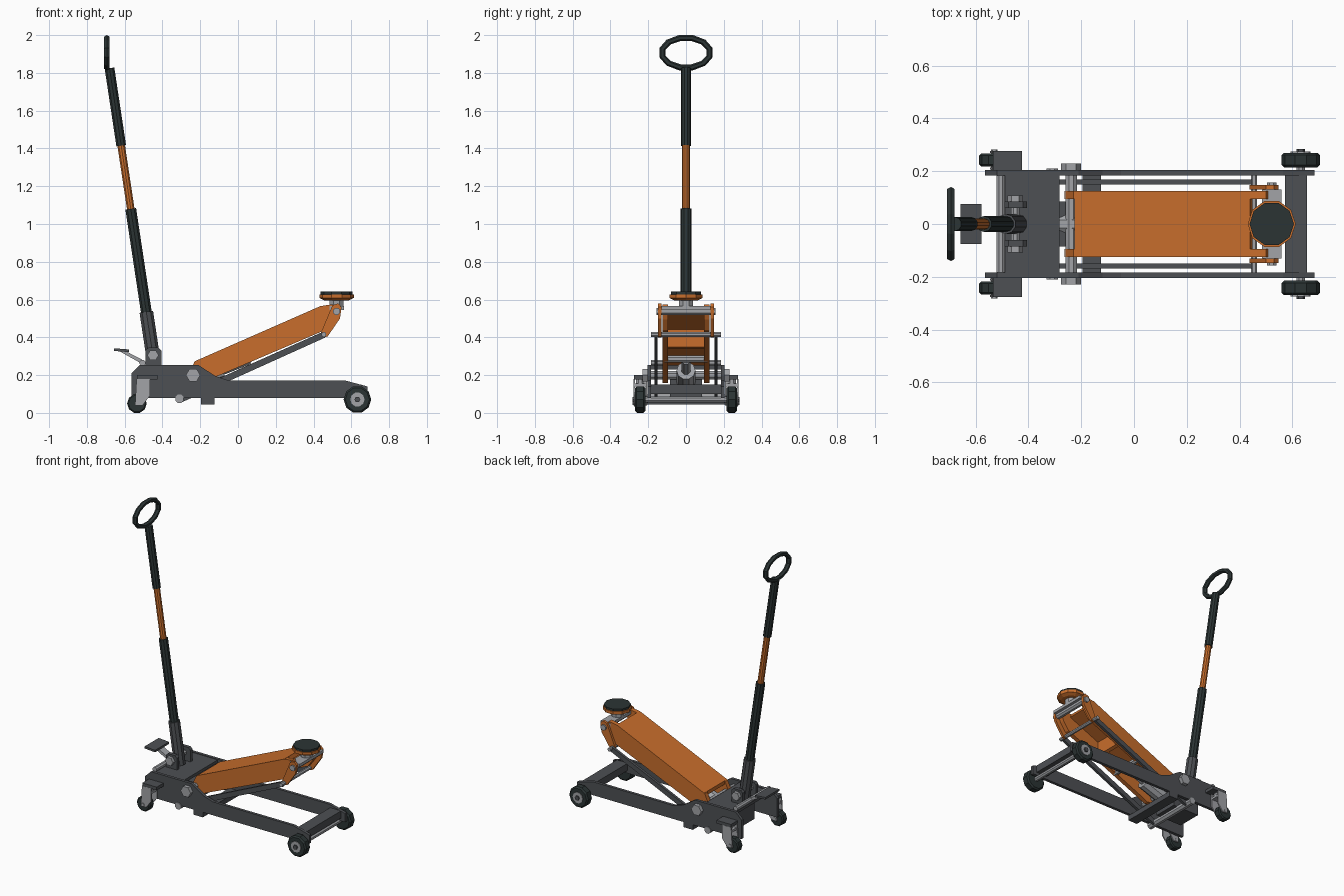
import bpy, bmesh, math
from mathutils import Vector, Matrix

if "Cube" in bpy.data.objects:
    bpy.data.objects.remove(bpy.data.objects["Cube"])


def material(name, rgb):
    m = bpy.data.materials.new(name)
    m.diffuse_color = (*rgb, 1)
    m.use_nodes = True
    m.node_tree.nodes["Principled BSDF"].inputs["Base Color"].default_value = m.diffuse_color
    return m


FRAME = material("frame grey", (0.075, 0.08, 0.088))
ORANGE = material("orange paint", (0.58, 0.155, 0.025))
STEEL = material("light steel", (0.36, 0.37, 0.39))
BLACK = material("black rubber", (0.024, 0.034, 0.034))


def finish(name, bm, mat, mirror=False):
    bmesh.ops.recalc_face_normals(bm, faces=bm.faces)
    me = bpy.data.meshes.new(name)
    bm.to_mesh(me)
    bm.free()
    me.materials.append(mat)
    ob = bpy.data.objects.new(name, me)
    bpy.context.collection.objects.link(ob)
    if mirror:
        mod = ob.modifiers.new("mirror", 'MIRROR')
        mod.use_axis = (False, True, False)
        mod.use_mirror_merge = False
    return ob


def plate(name, pts, y0, y1, mat, mirror=False):
    """Extrude an x-z profile from y0 to y1."""
    bm = bmesh.new()
    f = bm.faces.new([bm.verts.new((x, y0, z)) for x, z in pts])
    r = bmesh.ops.extrude_face_region(bm, geom=[f])
    vs = [v for v in r['geom'] if isinstance(v, bmesh.types.BMVert)]
    bmesh.ops.translate(bm, verts=vs, vec=(0, y1 - y0, 0))
    return finish(name, bm, mat, mirror)


def box(name, x0, x1, y0, y1, z0, z1, mat, mirror=False):
    return plate(name, [(x0, z0), (x1, z0), (x1, z1), (x0, z1)], y0, y1, mat, mirror)


def rod(name, a, b, r, mat, n=8, mirror=False, bevel=0.0, r2=None):
    """Cylinder or cone between two points."""
    a, b = Vector(a), Vector(b)
    d = b - a
    rot = d.to_track_quat('Z', 'Y').to_matrix().to_4x4()
    bm = bmesh.new()
    bmesh.ops.create_cone(bm, cap_ends=True, segments=n, radius1=r,
                          radius2=r if r2 is None else r2, depth=d.length,
                          matrix=Matrix.Translation((a + b) / 2) @ rot @ Matrix.Rotation(math.pi / n, 4, 'Z'))
    if bevel:
        rim = [e for f in bm.faces if len(f.verts) == n and n > 4 for e in f.edges]
        bmesh.ops.bevel(bm, geom=rim, offset=bevel, segments=1, affect='EDGES')
    return finish(name, bm, mat, mirror)


def cross_rod(name, x, z, half, r, mat, n=8):
    return rod(name, (x, -half, z), (x, half, z), r, mat, n)


# Frame: side rails, rear deck, cross members
plate("side_rail", [(-0.565, 0.08), (0.685, 0.08), (0.685, 0.14), (0.565, 0.172), (-0.05, 0.172),
                    (-0.12, 0.195), (-0.21, 0.254), (-0.52, 0.254), (-0.565, 0.21)],
      0.184, 0.204, FRAME, True)
box("rear_deck", -0.51, -0.283, -0.184, 0.184, 0.23, 0.25, FRAME)
box("front_crossmember", 0.572, 0.655, -0.184, 0.184, 0.1, 0.15, FRAME)
box("lower_crossmember", -0.195, -0.125, -0.204, 0.204, 0.045, 0.08, FRAME)

# Front wheels
cross_rod("front_axle", 0.632, 0.072, 0.27, 0.017, STEEL)
rod("front_wheel", (0.632, 0.215, 0.071), (0.632, 0.27, 0.071), 0.073, BLACK, 10, True, 0.009)
rod("front_hub", (0.632, 0.265, 0.071), (0.632, 0.275, 0.071), 0.038, STEEL, 10, True)
rod("front_axle_nut", (0.632, 0.27, 0.071), (0.632, 0.284, 0.071), 0.016, FRAME, 6, True)

# Rear casters
box("caster_bracket", -0.535, -0.425, 0.2, 0.276, 0.178, 0.2, FRAME, True)
rod("caster_swivel", (-0.495, 0.242, 0.14), (-0.495, 0.242, 0.18), 0.025, STEEL, 8, True)
box("caster_fork_top", -0.535, -0.467, 0.208, 0.277, 0.14, 0.155, STEEL, True)
fork = [(-0.537, 0.18), (-0.467, 0.18), (-0.467, 0.09), (-0.505, 0.04), (-0.545, 0.04)]
plate("caster_fork_outer", fork, 0.269, 0.277, STEEL, True)
plate("caster_fork_inner", fork, 0.207, 0.215, STEEL, True)
rod("caster_wheel", (-0.535, 0.218, 0.05), (-0.535, 0.267, 0.05), 0.052, BLACK, 10, True, 0.007)
rod("caster_axle", (-0.53, 0.205, 0.052), (-0.53, 0.282, 0.052), 0.013, STEEL, 6, True)

# Hydraulic unit and ram
box("hydraulic_body", -0.46, -0.26, -0.085, 0.085, 0.08, 0.2, FRAME)
rod("hydraulic_cylinder", (-0.3, 0, 0.15), (-0.08, 0, 0.225), 0.05, STEEL, 10)
rod("hydraulic_ram", (-0.08, 0, 0.225), (0.06, 0, 0.28), 0.025, STEEL, 8)
cross_rod("ram_pin", 0.06, 0.285, 0.115, 0.02, STEEL)

# Lift arm: two side cheeks, top cover, inner ribs
plate("arm_cheek", [(-0.263, 0.2), (-0.23, 0.272), (0.442, 0.566), (0.5, 0.575), (0.525, 0.54), (0.505, 0.495),
                    (0.465, 0.44), (-0.12, 0.19), (-0.19, 0.158), (-0.25, 0.165)],
      0.095, 0.125, ORANGE, True)
plate("arm_cover", [(-0.225, 0.25), (-0.225, 0.275), (0.44, 0.567), (0.45, 0.542)], -0.125, 0.125, ORANGE)
plate("arm_rib", [(0.2, 0.34), (0.22, 0.348), (0.22, 0.46), (0.2, 0.45)], -0.1, 0.1, ORANGE)
cross_rod("arm_pivot_shaft", -0.238, 0.2, 0.204, 0.024, STEEL)
rod("arm_pivot_bolt", (-0.238, 0.2, 0.2), (-0.238, 0.23, 0.2), 0.038, STEEL, 6, True)

# Levelling links below the arm
plate("levelling_link", [(-0.32, 0.055), (-0.3, 0.055), (0.46, 0.398), (0.46, 0.425), (0.44, 0.425), (-0.32, 0.085)],
      0.15, 0.168, FRAME, True)
cross_rod("link_rear_pin", -0.31, 0.075, 0.21, 0.024, STEEL)
cross_rod("link_front_pin", 0.455, 0.415, 0.185, 0.013, STEEL)

# Saddle with bracket
plate("saddle_bracket", [(0.437, 0.42), (0.455, 0.4), (0.475, 0.405), (0.54, 0.5), (0.548, 0.56),
                         (0.53, 0.58), (0.5, 0.57)], 0.13, 0.147, ORANGE, True)
cross_rod("saddle_pin", 0.522, 0.537, 0.157, 0.02, STEEL)
box("saddle_base", 0.485, 0.56, -0.13, 0.13, 0.545, 0.565, STEEL)
rod("saddle_post", (0.522, 0, 0.545), (0.522, 0, 0.61), 0.04, STEEL, 8)
rod("saddle_flare", (0.522, 0, 0.596), (0.522, 0, 0.608), 0.066, ORANGE, 10, r2=0.09)
rod("saddle_cup", (0.522, 0, 0.608), (0.522, 0, 0.628), 0.091, ORANGE, 10)
rod("saddle_pad", (0.522, 0, 0.626), (0.522, 0, 0.642), 0.084, BLACK, 10)

# Handle pivot
plate("handle_bracket", [(-0.49, 0.245), (-0.405, 0.245), (-0.405, 0.33), (-0.42, 0.345), (-0.475, 0.345), (-0.49, 0.33)],
      0.06, 0.085, FRAME, True)
cross_rod("handle_pivot_pin", -0.45, 0.305, 0.1, 0.018, STEEL)
rod("handle_pivot_bolt", (-0.45, 0.085, 0.305), (-0.45, 0.108, 0.305), 0.03, STEEL, 6, True)


# Handle sections along one leaning line
def on_handle(z):
    return (-0.45 - (z - 0.3) * 0.151, 0, z)


for name, z0, z1, r, mat in [("handle_socket", 0.25, 0.535, 0.038, FRAME), ("handle_lower_sleeve", 0.52, 1.08, 0.03, BLACK),
                             ("handle_tube", 1.07, 1.43, 0.021, ORANGE), ("handle_grip", 1.415, 1.825, 0.027, BLACK)]:
    rod(name, on_handle(z0), on_handle(z1), r, mat, 10)

# Oval hand ring
bm = bmesh.new()
N, M = 12, 6
rings = []
for i in range(N):
    a = 2 * math.pi * (i + 0.5) / N
    ring = []
    for j in range(M):
        t = 2 * math.pi * j / M
        o = 0.0165 * math.cos(t)
        ring.append(bm.verts.new((-0.694 + 0.0165 * math.sin(t), (0.129 + o) * math.cos(a),
                                  1.907 + (0.08 + o) * math.sin(a))))
    rings.append(ring)
for i in range(N):
    p, q = rings[i], rings[(i + 1) % N]
    for j in range(M):
        k = (j + 1) % M
        bm.faces.new((p[j], p[k], q[k], q[j]))
finish("handle_ring", bm, BLACK)

# Foot pedal
cross_rod("pedal_shaft", -0.505, 0.265, 0.184, 0.017, STEEL)
plate("pedal_arm", [(-0.5, 0.255), (-0.495, 0.275), (-0.61, 0.335), (-0.625, 0.325)], -0.025, 0.025, STEEL)
plate("pedal_pad", [(-0.657, 0.328), (-0.578, 0.322), (-0.578, 0.336), (-0.657, 0.342)], -0.076, 0.076, FRAME)
